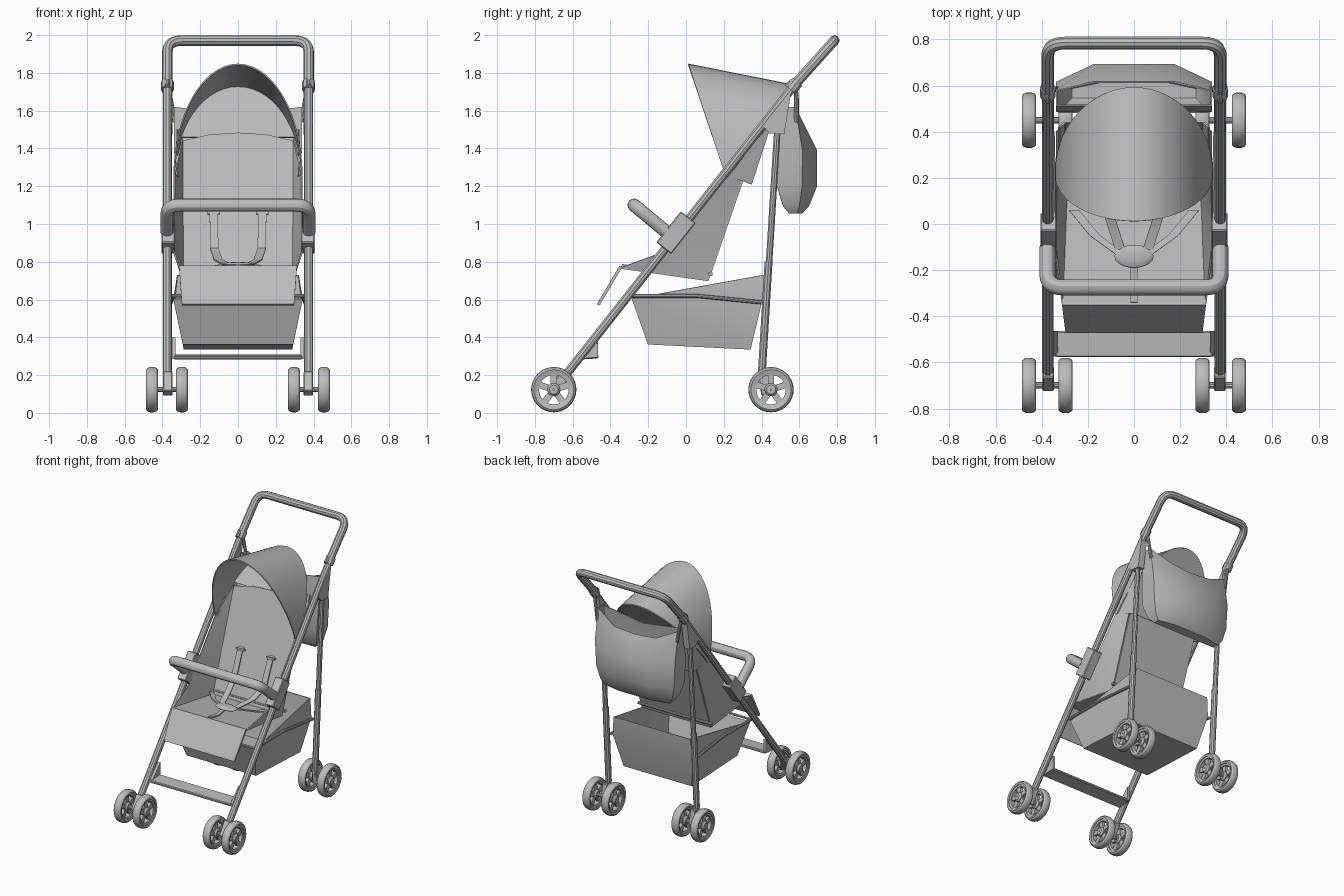
import bpy, bmesh, math
from mathutils import Vector, Matrix

cube = bpy.data.objects.get("Cube")
if cube:
    bpy.data.objects.remove(cube, do_unlink=True)

GREY = (0.5, 0.5, 0.5, 1)
mat = bpy.data.materials.new("plain grey")
mat.use_nodes = True
mat.diffuse_color = GREY
mat.node_tree.nodes["Principled BSDF"].inputs["Base Color"].default_value = GREY
parts = []


def link(name, data):
    ob = bpy.data.objects.new(name, data)
    bpy.context.scene.collection.objects.link(ob)
    if not data.materials:
        data.materials.append(mat)
    parts.append(ob)
    return ob


def from_bmesh(name, bm):
    bmesh.ops.recalc_face_normals(bm, faces=bm.faces)
    me = bpy.data.meshes.new(name)
    bm.to_mesh(me)
    bm.free()
    return link(name, me)


def sheet(name, verts, faces, thick=0.008):
    """Thin fabric or plate from a few points."""
    bm = bmesh.new()
    vs = [bm.verts.new(v) for v in verts]
    for f in faces:
        bm.faces.new([vs[i] for i in f])
    ob = from_bmesh(name, bm)
    if thick:
        m = ob.modifiers.new("thickness", 'SOLIDIFY')
        m.thickness, m.offset = thick, 0
    return ob


def ribbon(name, pts, half, thick=0.008):
    """Strap whose width runs along x."""
    verts = [(x + s * half, y, z) for x, y, z in pts for s in (-1, 1)]
    faces = [(2*i, 2*i+1, 2*i+3, 2*i+2) for i in range(len(pts) - 1)]
    return sheet(name, verts, faces, thick)


def tube(name, pts, r, bend=0.0, res=3):
    """Round tube along a path, with rounded corners."""
    pts = [Vector(p) for p in pts]
    path = [pts[0]]
    for a, b, c in zip(pts, pts[1:], pts[2:]):
        if bend:
            p, q = b + (a - b).normalized() * bend, b + (c - b).normalized() * bend
            for i in range(7):
                t = i / 6
                path.append(p * (1-t)**2 + b * 2*t*(1-t) + q * t*t)
        else:
            path.append(b)
    path.append(pts[-1])
    cu = bpy.data.curves.new(name, 'CURVE')
    cu.dimensions = '3D'
    cu.bevel_depth, cu.bevel_resolution, cu.use_fill_caps = r, res, True
    sp = cu.splines.new('POLY')
    sp.points.add(len(path) - 1)
    for p, co in zip(sp.points, path):
        p.co = (*co, 1)
    return link(name, cu)


def box(name, centre, size, tilt=0.0):
    bm = bmesh.new()
    bmesh.ops.create_cube(bm, size=1, matrix=Matrix.Translation(centre) @
                          Matrix.Rotation(tilt, 4, 'X') @ Matrix.Diagonal((*size, 1)))
    ob = from_bmesh(name, bm)
    b = ob.modifiers.new("edge", 'BEVEL')
    b.width, b.segments = 0.005, 1
    return ob


def lathe(bm, profile, n=32):
    """Closed (radius, x) profile turned about the x axis."""
    rings = [[bm.verts.new((x, r * math.cos(2*math.pi*i/n), r * math.sin(2*math.pi*i/n)))
              for i in range(n)] for r, x in profile]
    for a, b in zip(rings, rings[1:] + rings[:1]):
        for i in range(n):
            j = (i + 1) % n
            bm.faces.new((a[i], a[j], b[j], b[i]))


# Wheels: tyre, rim, hub and five broad spokes, in four pairs
bm = bmesh.new()
lathe(bm, [(.092, -.027), (.106, -.031), (.115, -.024), (.12, -.010),
           (.12, .010), (.115, .024), (.106, .031), (.092, .027)])
lathe(bm, [(.078, -.018), (.094, -.022), (.094, .022), (.078, .018)])
lathe(bm, [(.004, -.028), (.024, -.028), (.034, -.016), (.034, .016), (.024, .028), (.004, .028)], 20)
for k in range(5):
    bmesh.ops.create_cube(bm, size=1, matrix=Matrix.Rotation(2*math.pi*k/5, 4, 'X') @
                          Matrix.Translation((0, 0, .056)) @ Matrix.Diagonal((.022, .034, .054, 1)))
wheel = from_bmesh("wheel", bm)
wheel_mesh = wheel.data
parts.remove(wheel)
bpy.data.objects.remove(wheel)
for s, side in ((1, "left"), (-1, "right")):
    for y, end in ((-.70, "front"), (.45, "rear")):
        for x, place in ((.455, "outer"), (.297, "inner")):
            link(f"{end}_{side}_{place}_wheel", wheel_mesh).location = (s * x, y, .123)
        tube(f"{end}_{side}_axle", [(s*.28, y, .123), (s*.47, y, .123)], .014)
    box(f"front_{side}_wheel_bracket", (s*.372, -.672, .155), (.05, .055, .12), -.55)
    box(f"rear_{side}_wheel_bracket", (s*.372, .425, .155), (.045, .07, .12), .15)

# Frame posts, legs, joints and collars on each side
TILT = -math.atan2(1.215, 1.54)
for s, side in ((1, "left"), (-1, "right")):
    tube(f"{side}_front_post", [(s*.374, -.645, .19), (s*.374, .57, 1.73)], .024)
    tube(f"{side}_rear_leg", [(s*.372, .485, 1.52), (s*.372, .40, .16)], .018)
    tube(f"{side}_rear_leg_sleeve", [(s*.372, .437, .80), (s*.372, .402, .22)], .022)
    tube(f"{side}_handle_collar", [(s*.374, .555, 1.71), (s*.374, .59, 1.752)], .034)
    box(f"{side}_armrest_joint", (s*.37, -.053, .954), (.07, .10, .21), TILT)
    sheet(f"{side}_rear_leg_mount",
          [(s*.372, .56, 1.72), (s*.372, .40, 1.53), (s*.372, .44, 1.48), (s*.372, .52, 1.475)],
          [(0, 1, 2, 3)], .05)
    tube(f"{side}_basket_rail", [(s*.347, -.29, .62), (s*.347, .05, .62), (s*.355, .40, .585)], .011)
    tube(f"{side}_bag_strap", [(s*.374, .53, 1.73), (s*.374, .57, 1.765), (s*.36, .585, 1.68),
                               (s*.335, .585, 1.54)], .012, .02)
    sheet(f"{side}_footrest_bracket",
          [(s*.34, -.575, .285), (s*.34, -.465, .295), (s*.34, -.465, .40)], [(0, 1, 2)], .02)

# Handle, bumper bar and footrest
tube("push_handle", [(-.374, .575, 1.737), (-.374, .785, 1.971), (.374, .785, 1.971),
                     (.374, .575, 1.737)], .028, .08)
tube("bumper_bar", [(-.375, -.10, .955), (-.375, -.275, 1.10), (.375, -.275, 1.10),
                    (.375, -.10, .955)], .035, .07, 4)
box("footrest", (0, -.52, .295), (.68, .112, .02), .06)
tube("recline_rod", [(-.31, .13, .735), (.31, .13, .735)], .012)

# Seat: back, base, calf rest and side wings
sheet("seat_back", [(-.29, .114, .70), (.29, .114, .70), (.29, .37, 1.44), (.15, .38, 1.472),
                    (0, .383, 1.482), (-.15, .38, 1.472), (-.29, .37, 1.44)],
      [(0, 1, 2, 3, 4, 5, 6)], .012)
sheet("seat_base", [(-.31, -.345, .77), (.31, -.345, .77), (.29, .114, .705), (-.29, .114, .705)],
      [(0, 1, 2, 3)], .014)
sheet("calf_rest", [(-.312, -.345, .775), (.312, -.345, .775), (.297, -.465, .572), (-.297, -.465, .572)],
      [(0, 1, 2, 3)], .016)
for s, side in ((1, "left"), (-1, "right")):
    sheet(f"{side}_seat_wing", [(s*.29, .114, .70), (s*.31, -.345, .77), (s*.34, -.11, .855),
                                (s*.338, .205, 1.26), (s*.295, .37, 1.45)],
          [(0, 1, 2), (0, 2, 3), (0, 3, 4)])

# Harness
for s, side in ((1, "left"), (-1, "right")):
    ribbon(f"{side}_shoulder_strap", [(s*.128, .232, 1.065), (s*.128, .205, 1.05), (s*.126, .13, .87),
                                      (s*.105, .03, .81), (s*.06, -.11, .785)], .022)
    ribbon(f"{side}_strap_slot", [(s*.128, .225, 1.055), (s*.128, .205, 1.06)], .034, .012)
    ribbon(f"{side}_lap_strap", [(s*.26, .06, .75), (s*.17, -.05, .765), (s*.06, -.13, .785)], .022)
ribbon("crotch_strap", [(0, -.15, .785), (0, -.25, .768), (0, -.34, .785)], .015)
bm = bmesh.new()
bmesh.ops.create_uvsphere(bm, u_segments=20, v_segments=8, radius=1,
                          matrix=Matrix.Translation((0, -.14, .785)) @ Matrix.Diagonal((.085, .05, .014, 1)))
from_bmesh("harness_buckle", bm)

# Canopy: hood stretched between a front arch and a rear arch
N, M = 28, 4
front, rear = [], []
for i in range(N + 1):
    a = math.pi * i / N
    x, h = .338 * math.cos(a), math.sin(a)
    front.append(Vector((x, .21 - .198*h, 1.25 + .595*h)))
    rear.append(Vector((x, .225 + .365*h, 1.25 + .48*h)))
verts = [f.lerp(r, j / M) for f, r in zip(front, rear) for j in range(M + 1)]
sheet("canopy_hood", verts, [(i*(M+1)+j, i*(M+1)+j+1, (i+1)*(M+1)+j+1, (i+1)*(M+1)+j)
                             for i in range(N) for j in range(M)])
back = [p for p in rear if p.z > 1.43]
sheet("canopy_back_panel", back, [tuple(range(len(back)))])
sheet("canopy_rear_flap", [(-.325, .21, 1.26), (-.30, .345, 1.21), (.30, .345, 1.21), (.325, .21, 1.26),
                           (.325, .42, 1.50), (.30, .44, 1.50), (-.30, .44, 1.50), (-.325, .42, 1.50)],
      [(0, 1, 6, 7), (1, 2, 5, 6), (2, 3, 4, 5)])

# Storage basket, open at the top, with a raised back
bv = []
for s in (-1, 1):
    bv += [(s*.34, -.285, .605), (s*.29, -.20, .365), (s*.285, .34, .338),
           (s*.335, .40, .59), (s*.32, .41, .73)]
sheet("storage_basket", bv, [(0, 1, 2, 3), (0, 3, 4), (5, 6, 7, 8), (5, 8, 9),
                             (0, 1, 6, 5), (1, 2, 7, 6), (2, 3, 8, 7), (3, 4, 9, 8)])
tube("basket_front_rail", [(-.347, -.29, .62), (.347, -.29, .62)], .009)

# Rear bag: stacked eight-point sections, open top with a dipped rim
bv = []
for z, dip, f, b, w in ((1.62, .08, .515, .615, .335), (1.39, .0, .49, .69, .335),
                        (1.20, .0, .485, .69, .325), (1.10, .0, .515, .65, .30),
                        (1.06, .0, .545, .615, .27)):
    e = f + (b - f) * .62
    bv += [(-w, f, z), (-w, e, z), (-w*.52, b, z - dip), (0, b, z - dip*1.2), (w*.52, b, z - dip),
           (w, e, z), (w, f, z), (0, f, z - dip*.6)]
bf = [(8*r+i, 8*r+(i+1) % 8, 8*r+8+(i+1) % 8, 8*r+8+i) for r in range(4) for i in range(8)]
sheet("rear_bag", bv, bf + [tuple(range(32, 40))])

# Turn curves into meshes and set shading
bpy.ops.object.select_all(action='DESELECT')
for ob in parts:
    ob.select_set(True)
bpy.context.view_layer.objects.active = parts[0]
bpy.context.view_layer.objects.active = next(o for o in parts if o.type == 'CURVE')
bpy.ops.object.convert(target='MESH')
bpy.ops.object.shade_smooth_by_angle(angle=math.radians(30))
